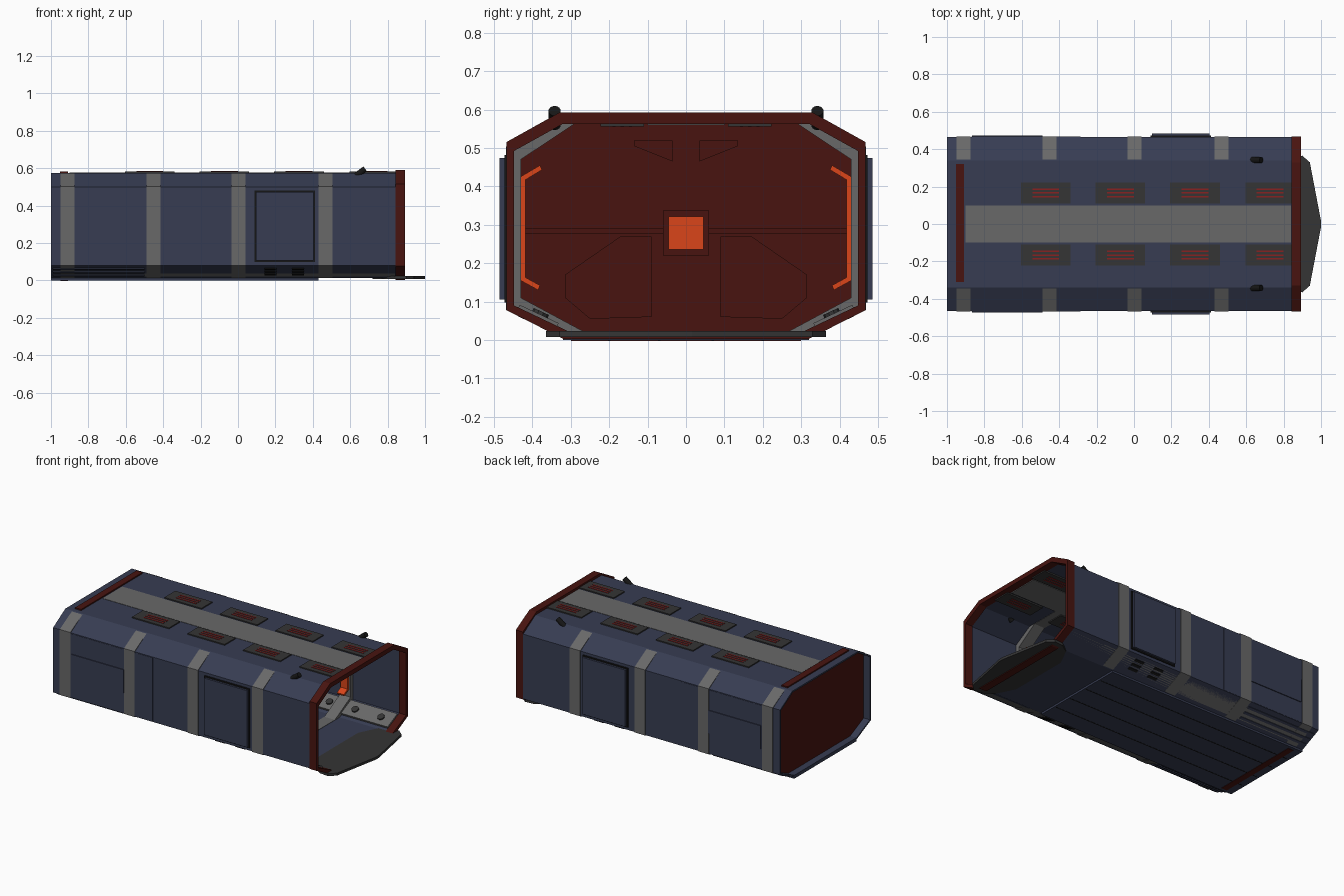
import bpy, bmesh, math
from mathutils import Vector, Matrix

if "Cube" in bpy.data.objects:
    bpy.data.objects.remove(bpy.data.objects["Cube"])


def mat(name, c):
    m = bpy.data.materials.new(name)
    m.diffuse_color = (*c, 1)
    m.use_nodes = True
    m.node_tree.nodes["Principled BSDF"].inputs["Base Color"].default_value = m.diffuse_color
    return m


BLUE = mat("navy_paint", (0.038, 0.046, 0.085))
RED = mat("dark_red_paint", (0.065, 0.007, 0.005))
BRIGHT = mat("red_glow", (0.25, 0.015, 0.015))
ORANGE = mat("orange_trim", (0.7, 0.06, 0.01))
GREY = mat("grey_metal", (0.14, 0.14, 0.14))
DARK = mat("dark_metal", (0.035, 0.035, 0.035))
BLACK = mat("black_rubber", (0.008, 0.008, 0.008))


def finish(name, bm, m):
    bmesh.ops.recalc_face_normals(bm, faces=bm.faces)
    me = bpy.data.meshes.new(name)
    bm.to_mesh(me)
    bm.free()
    o = bpy.data.objects.new(name, me)
    bpy.context.collection.objects.link(o)
    me.materials.append(m)
    return o


def box(name, x, y, z, m):
    bm = bmesh.new()
    bmesh.ops.create_cube(bm, size=1)
    for v in bm.verts:
        v.co = [lo + (c + 0.5) * (hi - lo) for c, (lo, hi) in zip(v.co, (x, y, z))]
    return finish(name, bm, m)


def prism(name, pts, lo, hi, m, axis="x"):
    """Extrude a flat profile: (y, z) points along x, or (x, y) points along z."""
    bm = bmesh.new()
    place = (lambda p, t: (t, *p)) if axis == "x" else (lambda p, t: (*p, t))
    a, b = ([bm.verts.new(place(p, t)) for p in pts] for t in (lo, hi))
    n = len(pts)
    bm.faces.new(a)
    bm.faces.new(b)
    for i in range(n):
        bm.faces.new((a[i], a[(i + 1) % n], b[(i + 1) % n], b[i]))
    return finish(name, bm, m)


def octagon(w, top, bot, wt, zt, wb, zb):
    half = [(wb, bot), (w, zb), (w, zt), (wt, top)]
    return half + [(-y, z) for y, z in reversed(half)]


def ring(name, outer, inner, x0, x1, m):
    bm = bmesh.new()
    loops = [[bm.verts.new((x, *p)) for p in pts]
             for pts, x in ((outer, x0), (outer, x1), (inner, x1), (inner, x0))]
    n = len(outer)
    for k in range(4):
        a, b = loops[k], loops[(k + 1) % 4]
        for i in range(n):
            j = (i + 1) % n
            bm.faces.new((a[i], a[j], b[j], b[i]))
    return finish(name, bm, m)


def cylinder(name, loc, direction, r, depth, m, seg=14):
    bm = bmesh.new()
    bmesh.ops.create_cone(bm, cap_ends=True, segments=seg, radius1=r, radius2=r, depth=depth)
    rot = Vector(direction).to_track_quat("Z", "Y").to_matrix().to_4x4()
    bm.transform(Matrix.Translation(loc) @ rot)
    return finish(name, bm, m)


def span(a, b, s):
    return (min(a * s, b * s), max(a * s, b * s))


# Hull shell and belly
hull_out = octagon(0.465, 0.575, 0.012, 0.34, 0.5, 0.32, 0.08)
hull_in = octagon(0.455, 0.565, 0.022, 0.335, 0.494, 0.318, 0.086)
ring("hull_shell", hull_out, hull_in, -1, 0.87, BLUE)
box("belly_plate", (-1, 0.43), (-0.32, 0.32), (0, 0.013), BLUE)
for y in (-0.2, -0.07, 0.07, 0.2):
    box("belly_seam", (-0.98, 0.42), (y - 0.003, y + 0.003), (-0.001, 0.004), BLACK)
box("rear_belly_bar", (-0.95, -0.91), (-0.3, 0.3), (-0.002, 0.006), RED)

# Structural ribs with orange inner trim
rib_out = octagon(0.469, 0.572, 0.014, 0.345, 0.503, 0.325, 0.079)
rib_in = octagon(0.43, 0.563, 0.024, 0.29, 0.47, 0.27, 0.11)
for x in (-0.912, -0.452, 0.003, 0.468):
    ring("rib", rib_out, rib_in, x - 0.038, x + 0.038, GREY)
    if x > -0.9:
        for s in (-1, 1):
            c = [(0.38, 0.455), (0.431, 0.425), (0.431, 0.155), (0.385, 0.13),
                 (0.38, 0.142), (0.418, 0.163), (0.418, 0.417), (0.375, 0.443)]
            prism("rib_orange_trim", [(y * s, z) for y, z in c], x - 0.025, x + 0.025, ORANGE)

# Front frame and rear bulkhead
ring("front_frame", octagon(0.468, 0.592, 0.003, 0.33, 0.515, 0.32, 0.078),
     octagon(0.448, 0.563, 0.022, 0.32, 0.492, 0.305, 0.09), 0.842, 0.892, RED)
prism("rear_bulkhead", hull_in, -0.955, -0.91, RED)
box("rear_roof_bar", (-0.952, -0.908), (-0.31, 0.32), (0.56, 0.583), RED)

# Bulkhead panels facing the interior
box("hatch_surround", (-0.912, -0.9), (-0.06, 0.06), (0.22, 0.337), RED)
box("hatch_light", (-0.902, -0.89), (-0.045, 0.045), (0.235, 0.322), ORANGE)
box("bulkhead_seam", (-0.912, -0.905), (-0.42, 0.42), (0.277, 0.29), RED)
for s in (-1, 1):
    low = [(0.09, 0.06), (0.25, 0.055), (0.315, 0.11), (0.315, 0.17), (0.17, 0.27), (0.09, 0.27)]
    high = [(0.035, 0.465), (0.035, 0.52), (0.135, 0.52), (0.135, 0.505)]
    prism("bulkhead_lower_panel", [(y * s, z) for y, z in low], -0.912, -0.903, RED)
    prism("bulkhead_upper_panel", [(y * s, z) for y, z in high], -0.912, -0.903, RED)

# Loading ramp
tip = [(0.72, 0.2), (0.78, 0.32), (0.84, 0.36), (0.9, 0.365), (0.94, 0.33), (1.0, 0.015)]
prism("ramp", tip + [(x, -y) for x, y in reversed(tip)], 0.008, 0.024, DARK, "z")

# Roof strip and vents
box("roof_strip", (-0.9, 0.84), (-0.1, 0.1), (0.56, 0.577), GREY)
for x in (-0.472, -0.073, 0.326, 0.728):
    for s in (-1, 1):
        box("roof_vent", (x - 0.133, x + 0.133), span(0.11, 0.222, s), (0.556, 0.582), DARK)
        for y in (0.145, 0.166, 0.187):
            box("vent_slot", (x - 0.072, x + 0.072), span(y - 0.004, y + 0.004, s),
                (0.554, 0.5845), BRIGHT)

# Side details
for s in (-1, 1):
    y0 = 0.46
    box("door_frame", (0.088, 0.412), span(y0, 0.472, s), (0.098, 0.482), BLACK)
    box("side_door", (0.096, 0.404), span(y0, 0.485, s), (0.106, 0.474), BLUE)
    box("side_panel", (-0.87, -0.285), span(y0, 0.4665, s), (0.082, 0.495), BLUE)
    box("side_inset", (-0.865, -0.49), span(y0, 0.472, s), (0.215, 0.365), BLUE)
    # lower chamfer strips and small vents, sloped with the hull
    def on_chamfer(name, x0, x1, t0, t1, off, m):
        a, b, n = Vector((0.32, 0.012)), Vector((0.465, 0.08)), Vector((0.425, -0.905))
        p, q = a.lerp(b, t0), a.lerp(b, t1)
        prof = [p, q, q + n * off, p + n * off]
        prism(name, [(v.x * s, v.y) for v in prof], x0, x1, m)
    for t in (0.25, 0.5, 0.75):
        on_chamfer("chamfer_strip", -0.99, -0.5, t - 0.05, t + 0.05, 0.005, BLUE)
    for x in (0.175, 0.32):
        for t in (0.35, 0.55, 0.75):
            on_chamfer("chamfer_vent", x - 0.032, x + 0.032, t - 0.05, t + 0.05, 0.005, BLACK)
    # inner rail with bolts
    on_chamfer("inner_rail", -0.9, 0.84, 0.15, 0.85, -0.024, GREY)
    for i in range(9):
        cylinder("rail_bolt", (-0.72 + i * 0.185, 0.38 * s, 0.067), (0, -0.425 * s, 0.905),
                 0.022, 0.016, DARK, 10)
    # roof antenna stubs
    cylinder("roof_stub", (0.655, 0.342 * s, 0.578), (0.8, 0, 0.6), 0.016, 0.062, BLACK)
